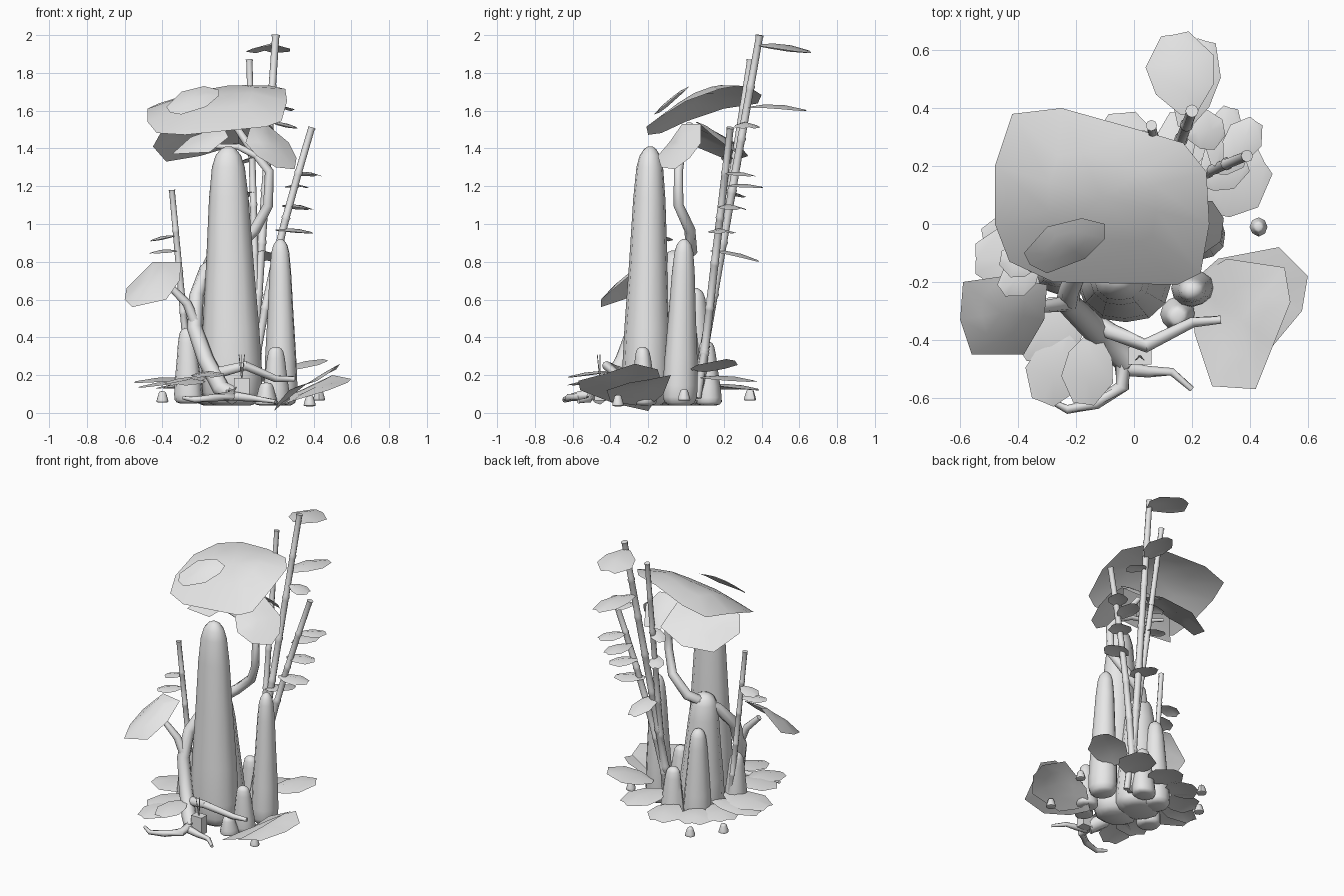
import bpy, bmesh, math, random
from mathutils import Vector, Matrix

random.seed(4)
cube = bpy.data.objects.get("Cube")
if cube:
    bpy.data.objects.remove(cube, do_unlink=True)

grey = bpy.data.materials.new("stone grey")
grey.use_nodes = True
grey.diffuse_color = (0.8, 0.8, 0.8, 1)
grey.node_tree.nodes["Principled BSDF"].inputs["Base Color"].default_value = grey.diffuse_color


def finish(name, bm, smooth=True, closed=True):
    """Turn a bmesh into a named, shaded object."""
    if closed:
        bmesh.ops.recalc_face_normals(bm, faces=bm.faces)
    mesh = bpy.data.meshes.new(name)
    bm.to_mesh(mesh)
    bm.free()
    mesh.materials.append(grey)
    obj = bpy.data.objects.new(name, mesh)
    bpy.context.collection.objects.link(obj)
    if smooth:
        bpy.ops.object.select_all(action="DESELECT")
        obj.select_set(True)
        bpy.context.view_layer.objects.active = obj
        bpy.ops.object.shade_smooth_by_angle(angle=math.radians(50))
    return obj


def skin(bm, rings):
    """Bridge equal-length vertex rings and cap both ends."""
    for low, high in zip(rings, rings[1:]):
        count = len(low)
        for i in range(count):
            j = (i + 1) % count
            bm.faces.new((low[i], low[j], high[j], high[i]))
    bm.faces.new(rings[0])
    bm.faces.new(rings[-1])


def rock(name, foot, tip, bottom, top, rx, ry, sides=12):
    """Leaning, lumpy stone column with a rounded tip."""
    profile = [(0, .6), (.015, .85), (.05, .98), (.12, 1), (.3, .93), (.55, .78),
               (.8, .65), (.92, .54), (.965, .42), (.99, .25), (1, .1)]
    foot, tip = Vector(foot), Vector(tip)
    bm, rings = bmesh.new(), []
    lumps = [random.uniform(.95, 1.05) for _ in range(sides)]
    for t, r in profile:
        c = foot.lerp(tip, t)
        ring = []
        for i in range(sides):
            a = math.tau * i / sides
            k = r * lumps[i]
            ring.append(bm.verts.new((c.x + rx * k * math.cos(a), c.y + ry * k * math.sin(a),
                                      bottom + (top - bottom) * t)))
        rings.append(ring)
    skin(bm, rings)
    return finish(name, bm)


def tube(name, path, radii, sides=8):
    """Sweep a round section along a path."""
    path = [Vector(p) for p in path]
    bm, rings = bmesh.new(), []
    for n, p in enumerate(path):
        ahead = path[min(n + 1, len(path) - 1)] - path[max(n - 1, 0)]
        turn = Vector((0, 0, 1)).rotation_difference(ahead.normalized())
        rings.append([bm.verts.new(p + turn @ Vector((radii[n] * math.cos(math.tau * i / sides),
                                                     radii[n] * math.sin(math.tau * i / sides), 0)))
                      for i in range(sides)])
    skin(bm, rings)
    return finish(name, bm)


def limb(name, path, start, end):
    """Tapering branch."""
    last = len(path) - 1
    return tube(name, path, [start + (end - start) * n / last for n in range(last + 1)])


def leaf(name, base, yaw, pitch, length, width, fold=.28, droop=.28):
    """Thin folded leaf, widest past the middle, growing from its base point."""
    turn = (Matrix.Rotation(math.radians(yaw), 3, "Z")
            @ Matrix.Rotation(math.radians(-pitch), 3, "Y"))
    bm, rows = bmesh.new(), []
    for s, w in [(0, .12), (.3, .42), (.65, .5), (1, .2)]:
        row = []
        for side in (-1, 0, 1):
            sag = droop * length * s * s + abs(side) * width * w * fold
            local = Vector((length * s, side * w * width, -sag))
            row.append(bm.verts.new(Vector(base) + turn @ local))
        rows.append(row)
    for a, b in zip(rows, rows[1:]):
        for i in range(2):
            bm.faces.new((a[i], b[i], b[i + 1], a[i + 1]))
    return finish(name, bm, closed=False)


def sheet(name, outline, lift):
    """Broad foliage sheet: outline, lifted inner ring and centre."""
    outline = [Vector(p) for p in outline]
    mid = sum(outline, Vector()) / len(outline)
    up = Vector((0, 0, lift))
    bm = bmesh.new()
    outer = [bm.verts.new(p) for p in outline]
    inner = [bm.verts.new(p.lerp(mid, .5) + up * .8) for p in outline]
    hub = bm.verts.new(mid + up)
    for i in range(len(outer)):
        j = (i + 1) % len(outer)
        bm.faces.new((outer[i], outer[j], inner[j], inner[i]))
        bm.faces.new((inner[i], inner[j], hub))
    return finish(name, bm, closed=False)


# Standing stones
rock("main_stone", (-.025, -.21, 0), (-.05, -.19, 0), .04, 1.41, .16, .135)
rock("right_stone", (.23, -.035, 0), (.225, -.01, 0), .04, .92, .088, .09)
rock("rear_stone", (-.08, -.05, 0), (-.1, -.06, 0), .04, .86, .16, .14)
rock("back_left_stone", (-.13, .06, 0), (-.13, .05, 0), .04, .66, .09, .09)
rock("back_stone", (.02, .12, 0), (.02, .11, 0), .04, .38, .08, .07)
rock("front_small_stone", (.2, -.22, 0), (.2, -.23, 0), .04, .35, .075, .065)
rock("left_small_stone", (-.26, -.17, 0), (-.27, -.17, 0), .05, .45, .075, .075)
rock("front_low_stone", (.15, -.31, 0), (.15, -.32, 0), .04, .16, .06, .06)

# Twisting tree with roots and branches
limb("tree_trunk", [(-.02, -.47, .09), (-.09, -.41, .13), (-.17, -.33, .28), (-.23, -.27, .45),
                    (-.22, -.22, .62), (-.17, -.1, .76), (-.03, .03, .86), (.09, .02, .97),
                    (.16, -.04, 1.1), (.165, -.04, 1.28), (.06, -.02, 1.41), (-.02, .02, 1.53)],
     .05, .018)
limb("canopy_branch", [(.12, -.03, 1.35), (0, -.03, 1.41), (-.1, 0, 1.41), (-.2, .05, 1.43)], .02, .01)
limb("leaf_branch", [(-.22, -.27, .46), (-.27, -.28, .58), (-.36, -.29, .67)], .03, .018)
limb("left_root", [(-.04, -.45, .11), (-.04, -.56, .09), (-.13, -.62, .08), (-.23, -.64, .07),
                   (-.29, -.61, .08)], .032, .01)
limb("right_root", [(-.03, -.5, .09), (.05, -.51, .08), (.13, -.51, .07), (.2, -.57, .06)], .025, .01)
limb("front_branch", [(-.15, -.33, .2), (-.08, -.37, .22), (.04, -.42, .25), (.2, -.34, .18),
                      (.3, -.33, .18)], .035, .014)

# Crown foliage
rim = [(-.48, .2), (-.42, .38), (-.25, .4), (0, .33), (.17, .28), (.25, .18), (.26, 0),
       (.23, -.17), (.15, -.21), (-.28, -.2), (-.43, -.13), (-.48, 0)]
crown = [(x, y, 1.65 + .5 * y - .8 * y * y - .3 * x * x + .08 * x) for x, y in reversed(rim)]
sheet("crown_sheet", crown, .08)
sheet("crown_top_leaf", [(-.38, -.1, 1.62), (-.36, -.14, 1.59), (-.3, -.17, 1.58), (-.17, -.12, 1.62),
                         (-.1, -.05, 1.68), (-.1, 0, 1.71), (-.18, .02, 1.73),
                         (-.3, -.01, 1.7)], .02)
sheet("crown_rear_sheet", [(-.45, .05, 1.41), (-.4, -.02, 1.5), (-.15, -.02, 1.53), (0, .1, 1.52),
                           (0, .28, 1.42), (-.2, .33, 1.36), (-.38, .24, 1.33)][::-1], .03)
sheet("crown_back_leaf", [(0, .28, 1.4), (0, .05, 1.54), (.16, .06, 1.54),
                          (.21, .14, 1.47), (.14, .26, 1.38)][::-1], .02)
sheet("crown_under_leaf", [(-.35, -.06, 1.37), (-.15, -.1, 1.38), (-.05, -.04, 1.46),
                           (-.08, .04, 1.52), (-.25, .05, 1.46)], .01)
sheet("crown_right_leaf", [(.04, -.09, 1.43), (.07, -.02, 1.53), (.15, .08, 1.53), (.27, .08, 1.43),
                           (.31, .02, 1.35), (.3, -.06, 1.29), (.2, -.13, 1.3),
                           (.1, -.15, 1.36)][::-1], .02)
sheet("left_tree_leaf", [(-.59, -.2, .66), (-.6, -.33, .6), (-.56, -.45, .56), (-.38, -.45, .6),
                         (-.31, -.33, .7), (-.3, -.21, .8), (-.45, -.18, .8)], .05)

# Large leaves spreading at the right foot
sheet("right_low_leaf", [(.2, -.2, .03), (.28, -.4, .06), (.48, -.42, .12), (.58, -.3, .16),
                         (.6, -.18, .18), (.5, -.08, .2), (.29, -.12, .1)], .02)
sheet("right_front_leaf", [(.19, -.2, .01), (.21, -.38, .05), (.27, -.56, .12), (.42, -.57, .17),
                           (.48, -.42, .21), (.54, -.27, .26), (.52, -.15, .23),
                           (.32, -.12, .13)], .01)


def bamboo(name, foot, top, radius, joints, bow=0):
    """Jointed cane with a slight bow, thickened at every joint."""
    foot, top = Vector(foot), Vector(top)
    path, radii = [], []
    for n in range(joints + 1):
        t = n / joints
        # each joint is a short raised band
        for step, swell in ((-.008, 1), (0, 1.2), (.008, 1)):
            u = min(max(t + step, 0), 1)
            if path and u <= path[-1][0]:
                continue
            path.append((u, foot.lerp(top, u) - Vector((bow * math.sin(math.pi * u), 0, 0))))
            radii.append(radius * (1.15 - .25 * u) * swell)
    tube(name, [p for _, p in path], radii)


bamboo("tall_cane", (.07, .05, .08), (.2, .39, 2), .021, 7)
bamboo("middle_cane", (.11, .06, .08), (.06, .34, 1.87), .018, 7)
bamboo("right_cane", (.06, .07, .08), (.39, .235, 1.51), .02, 6, .03)
bamboo("left_cane", (-.25, -.12, .1), (-.35, -.15, 1.18), .017, 5)

# Cane leaves: base point, yaw, pitch, length, width
cane_leaves = [((.19, .38, 1.95), 100, 9, .27, .24), ((.17, .33, 1.62), 75, 13, .3, .16),
               ((.18, .31, 1.54), 10, 4, .13, .14), ((.32, .21, 1.27), 55, 12, .17, .13),
               ((.28, .2, 1.2), 75, 15, .2, .13), ((.24, .19, 1.1), 35, 10, .17, .15),
               ((.2, .16, .97), 15, 12, .19, .15), ((.13, .13, .86), 85, 4, .25, .14),
               ((.08, .2, 1.17), 120, 5, .13, .1), ((-.33, -.14, .94), 170, 5, .13, .12),
               ((-.33, -.14, .86), 215, 12, .15, .12), ((.12, .2, 1.36), 150, 0, .15, .1)]
for base, yaw, pitch, length, width in cane_leaves:
    leaf("cane_leaf", base, yaw, pitch, length, width)

# Ground leaves: base point, yaw, pitch, length, width
ground_leaves = [((-.22, -.38, .18), 248, 5, .25, .2), ((-.14, -.38, .22), 262, 5, .24, .18),
                 ((-.17, -.28, .19), 215, 5, .27, .22), ((-.22, -.12, .18), 180, 9, .32, .26),
                 ((-.22, .02, .15), 150, 8, .22, .24), ((-.17, .11, .15), 115, 6, .2, .24),
                 ((-.02, .14, .15), 95, 6, .24, .23), ((.1, .08, .19), 65, 8, .3, .24),
                 ((.2, .07, .22), 30, 24, .29, .25), ((-.2, 0, .17), 190, 6, .32, .2)]
for base, yaw, pitch, length, width in ground_leaves:
    leaf("ground_leaf", base, yaw, pitch, length, width, .18, .2)

# Pebbles
for x, y, z in [(.43, -.01, .09), (.38, -.36, .06), (-.27, .34, .09), (-.4, .16, .08)]:
    rock("pebble", (x, y, 0), (x, y, 0), z - .025, z + .035, .032, .032, 8)

# Small offering box with thin sticks
bm = bmesh.new()
bmesh.ops.create_cube(bm, size=1, matrix=Matrix.Translation((.02, -.455, .125))
                      @ Matrix.Diagonal((.08, .06, .12, 1)))
finish("offering_box", bm, smooth=False)
for lean in (-.015, 0, .015):
    limb("thin_stick", [(.02, -.455, .17), (.02 + lean, -.455 - abs(lean), .31)], .003, .002)
